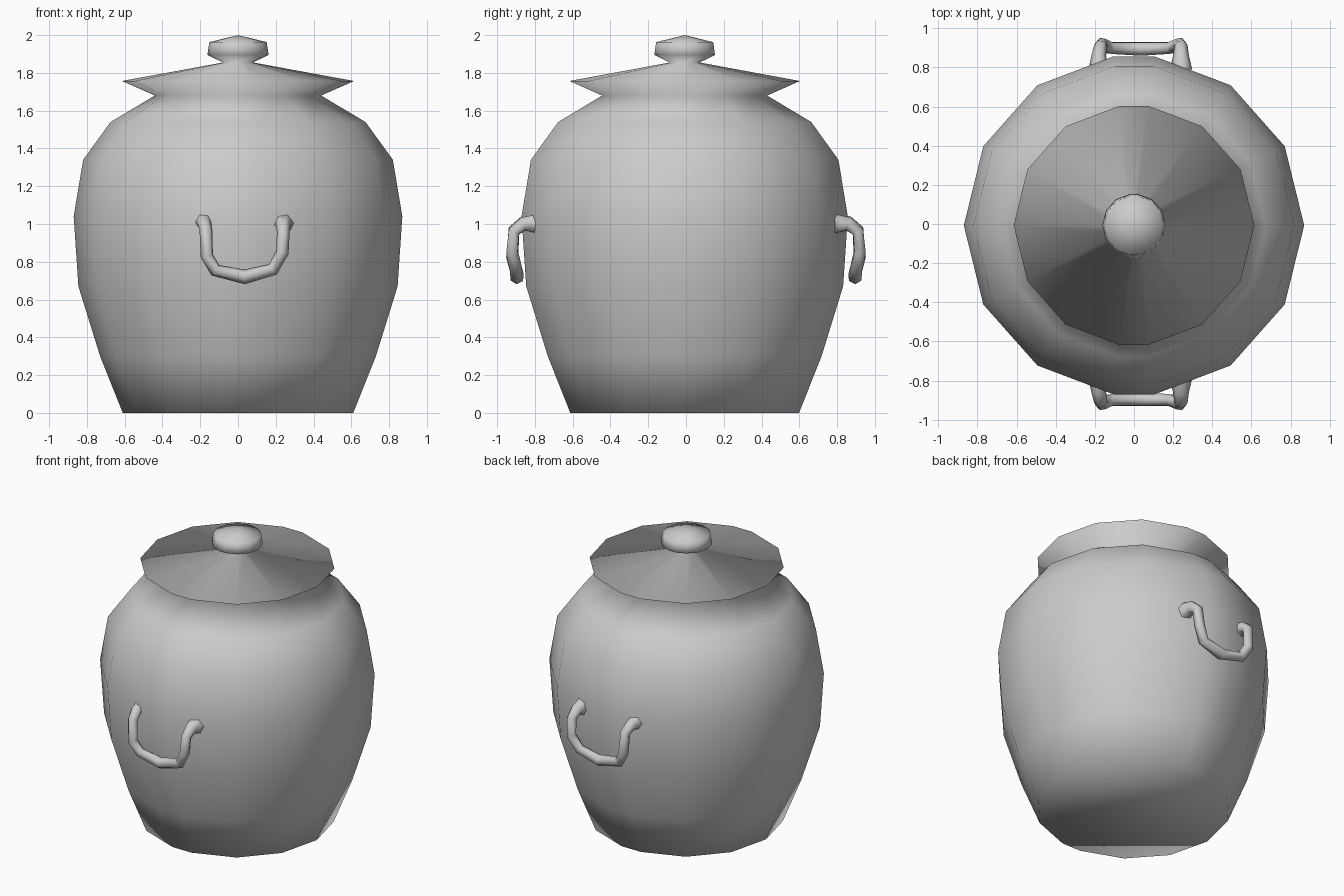
import bpy, bmesh
from math import radians, cos, sin

cube = bpy.data.objects.get("Cube")
if cube:
    bpy.data.objects.remove(cube, do_unlink=True)

clay = bpy.data.materials.new("grey_clay")
clay.use_nodes = True
GREY = (0.6, 0.6, 0.6, 1)
clay.diffuse_color = GREY
clay.node_tree.nodes["Principled BSDF"].inputs["Base Color"].default_value = GREY

# Fourteen-sided cross-section with a narrow facet at the front and back
quarter = [0, 27.7, 55.4, 83.1]
half = quarter + [180 - a for a in reversed(quarter)]
ANGLES = [radians(a) for a in half + [a + 180 for a in half[1:-1]]]


def lathe(name, profile, tip, centre_y):
    """Skin rings of (radius, height), with a flat base and a pointed top."""
    bm = bmesh.new()
    rings = [[bm.verts.new((r * cos(a), centre_y + r * sin(a), z)) for a in ANGLES]
             for r, z in profile]
    n = len(ANGLES)
    for low, high in zip(rings, rings[1:]):
        for i in range(n):
            j = (i + 1) % n
            bm.faces.new((low[i], low[j], high[j], high[i]))
    apex = bm.verts.new((0, centre_y, tip))
    for i in range(n):
        bm.faces.new((rings[-1][i], rings[-1][(i + 1) % n], apex))
    bm.faces.new(rings[0][::-1])
    bmesh.ops.recalc_face_normals(bm, faces=bm.faces)
    for f in bm.faces:
        f.smooth = True
    mesh = bpy.data.meshes.new(name)
    bm.to_mesh(mesh)
    bm.free()
    mesh.materials.append(clay)
    obj = bpy.data.objects.new(name, mesh)
    bpy.context.collection.objects.link(obj)


# Jar belly, flared rim, sloping lid and knob in one continuous skin
belly = [(0.61, 0), (0.73, 0.30), (0.845, 0.67), (0.87, 1.04),
         (0.82, 1.34), (0.675, 1.54), (0.44, 1.68)]
rim_and_lid = [(0.615, 1.757), (0.08, 1.855)]
knob = [(0.162, 1.895), (0.152, 1.963)]
lathe("jar_and_lid", belly + rim_and_lid + knob, 2.0, -0.007)


# Handle path: x, distance from the centre, height, thickness factor
HANDLE = [(-0.18, 0.80, 1.01, 1.5), (-0.18, 0.86, 1.01, 1.1),
          (-0.17, 0.91, 0.97, 1.0), (-0.165, 0.92, 0.83, 1.0),
          (-0.12, 0.90, 0.755, 1.0), (0.035, 0.895, 0.72, 1.15),
          (0.185, 0.90, 0.76, 1.0), (0.235, 0.92, 0.85, 1.0),
          (0.24, 0.91, 0.96, 1.0), (0.24, 0.86, 1.0, 1.2),
          (0.24, 0.79, 1.0, 1.7)]


def handle(name, side):
    curve = bpy.data.curves.new(name, "CURVE")
    curve.dimensions = "3D"
    curve.bevel_depth = 0.034
    curve.bevel_resolution = 1
    curve.use_fill_caps = True
    spline = curve.splines.new("POLY")
    spline.points.add(len(HANDLE) - 1)
    for point, (x, y, z, thick) in zip(spline.points, HANDLE):
        point.co = (x, side * y, z, 1)
        point.radius = thick
    curve.materials.append(clay)
    obj = bpy.data.objects.new(name, curve)
    bpy.context.collection.objects.link(obj)
    # Turn the swept tube into a smooth mesh
    bpy.ops.object.select_all(action="DESELECT")
    obj.select_set(True)
    bpy.context.view_layer.objects.active = obj
    bpy.ops.object.convert(target="MESH")
    bpy.ops.object.shade_smooth()


handle("front_handle", -1)
handle("back_handle", 1)
